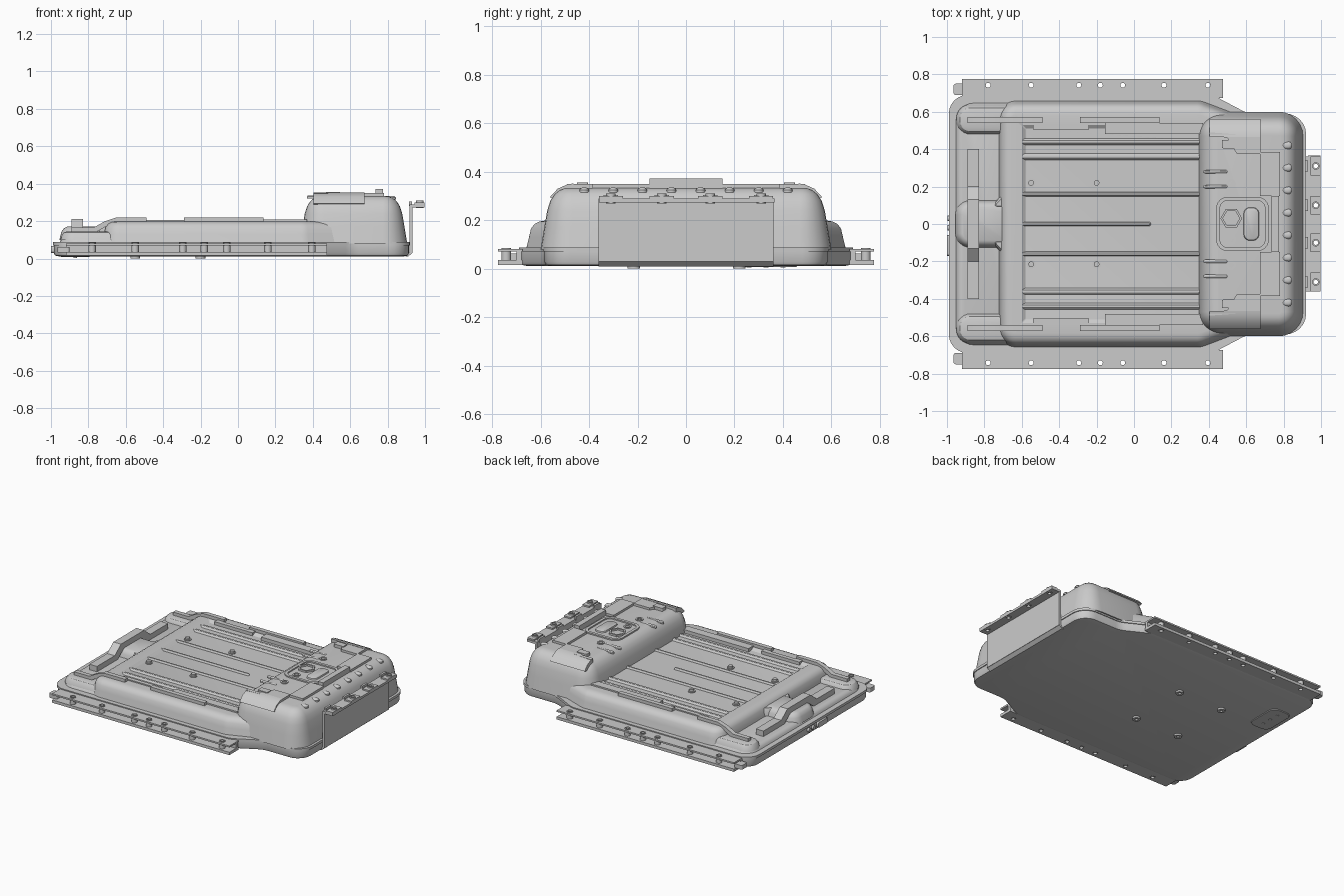
import bpy, bmesh, math
from mathutils import Vector as V

if "Cube" in bpy.data.objects:
    bpy.data.objects.remove(bpy.data.objects["Cube"])


def finish(name, bm):
    bmesh.ops.remove_doubles(bm, verts=bm.verts, dist=1e-5)
    bmesh.ops.recalc_face_normals(bm, faces=bm.faces)
    me = bpy.data.meshes.new(name)
    bm.to_mesh(me)
    bm.free()
    for p in me.polygons:
        p.use_smooth = True
    me.set_sharp_from_angle(angle=math.radians(32))
    ob = bpy.data.objects.new(name, me)
    bpy.context.collection.objects.link(ob)
    return ob


def rect(x0, x1, y0, y1):
    return [(x0, y0), (x1, y0), (x1, y1), (x0, y1)]


def sym(half):
    """Outline mirrored in y; half lists the -y side from left to right."""
    return half + [(x, -y) for x, y in reversed(half)]


def circle(x, y, r, n=20):
    return [(x + r * math.cos(i * math.tau / n), y + r * math.sin(i * math.tau / n)) for i in range(n)]


def rounded(poly, radii, d=0.0, n=7):
    """Outline moved inward by d, with circular corners."""
    pts = [V(p) for p in poly]
    k = len(pts)
    if not isinstance(radii, (list, tuple)):
        radii = [radii] * k
    moved, rad = [], []
    for i, p in enumerate(pts):
        a, b = (p - pts[i - 1]).normalized(), (pts[(i + 1) % k] - p).normalized()
        n1, n2 = V((-a.y, a.x)), V((-b.y, b.x))
        moved.append(p + (n1 + n2) * (d / (1 + n1.dot(n2))))
        rad.append(max(radii[i] - d, 0.006) if a.cross(b) > 0 else radii[i] + d)
    out = []
    for i, p in enumerate(moved):
        a, b = (p - moved[i - 1]).normalized(), (moved[(i + 1) % k] - p).normalized()
        turn = a.angle(b)
        t, w = rad[i] * math.tan(turn / 2), math.cos(turn / 2)
        for j in range(n):
            u = j / (n - 1)
            c0, c1, c2 = (1 - u) ** 2, 2 * u * (1 - u) * w, u * u
            out.append(((p - a * t) * c0 + p * c1 + (p + b * t) * c2) / (c0 + c1 + c2))
    return out


def loft(name, poly, radii, profile):
    """Stack of inset outlines: profile lists (inset, z)."""
    bm = bmesh.new()
    rings = [[bm.verts.new((p[0], p[1], z)) for p in rounded(poly, radii, d)] for d, z in profile]
    for r, s in zip(rings, rings[1:]):
        for i in range(len(r)):
            j = (i + 1) % len(r)
            bm.faces.new((r[i], r[j], s[j], s[i]))
    bm.faces.new(rings[0][::-1])
    bm.faces.new(rings[-1])
    return finish(name, bm)


def plate(name, loops, a, b, axis='z'):
    """Flat outlines (inner loops are holes) extruded from a to b along an axis."""
    cu = bpy.data.curves.new(name, 'CURVE')
    cu.dimensions, cu.fill_mode, cu.extrude = '2D', 'BOTH', abs(b - a) / 2
    for lp in loops:
        s = cu.splines.new('POLY')
        s.points.add(len(lp) - 1)
        for q, p in zip(s.points, lp):
            q.co = (p[0], p[1], 0, 1)
        s.use_cyclic_u = True
    tmp = bpy.data.objects.new(name + "_curve", cu)
    bpy.context.collection.objects.link(tmp)
    dg = bpy.context.evaluated_depsgraph_get()
    me = bpy.data.meshes.new_from_object(tmp.evaluated_get(dg))
    bm = bmesh.new()
    bm.from_mesh(me)
    bpy.data.objects.remove(tmp)
    bpy.data.meshes.remove(me)
    for v in bm.verts:
        x, y, z = v.co
        z += (a + b) / 2
        v.co = {'z': (x, y, z), 'y': (x, z, y), 'x': (z, x, y)}[axis]
    return finish(name, bm)


def bead(name, x0, x1, y0, y1, z, h=0.012):
    w = min(x1 - x0, y1 - y0)
    loft(name, rect(x0, x1, y0, y1), w * 0.48, [(0, z - 0.01), (0, z), (w * .15, z + h * .7), (w * .3, z + h)])


# Tray and flange
outline = sym([(-.99, -.69), (.42, -.69), (.61, -.59), (.92, -.59)])
orad = [.1, .14, .14, .11, .11, .14, .14, .1]
loft("tray", outline, orad, [(.03, .012), (.012, .016), (.006, .028), (.006, .072)])
loft("flange", outline, orad, [(0, .07), (0, .088)])

# Stepped cover
loft("front_cover_step", rect(-.955, -.55, -.65, .65), .1,
     [(0, .08), (.008, .1), (.02, .112), (.035, .116)])
loft("main_cover", sym([(-.73, -.66), (.36, -.66), (.57, -.58), (.72, -.58)]),
     [.1, .12, .12, .06, .06, .12, .12, .1],
     [(0, .08), (.012, .13), (.02, .165), (.035, .185), (.055, .195), (.075, .198), (.13, .198), (.15, .184)])
loft("raised_cover", rect(.33, .905, -.6, .6), .13,
     [(0, .08), (.015, .17), (.027, .24), (.04, .28), (.058, .308), (.08, .325), (.1, .332), (.12, .334)])
loft("centre_neck", rect(-.955, -.6, -.13, .13), .08,
     [(0, .1), (.01, .14), (.022, .16), (.04, .17)])
for s in (-1, 1):
    y0, y1 = sorted((s * .475, s * .64))
    loft("corner_lobe", rect(-.95, -.6, y0, y1), .075, [(0, .1), (.008, .125), (.02, .14), (.035, .145)])
    # Flared corner where the neck meets the main cover
    y0, y1 = sorted((s * .08, s * .19))
    loft("neck_flare", [(-.78, y0), (-.68, y0), (-.68, y1)] if s > 0 else
         [(-.68, y0), (-.68, y1), (-.78, y1)], .01, [(0, .1), (.006, .15), (.015, .168)])

# Pressed beads on the floor and raised section
for s in (-1, 1):
    for y, w, x1 in ((.44, .036, .36), (.36, .036, .36), (.16, .024, .36)):
        bead("floor_bead", -.67, x1, s * y - w / 2, s * y + w / 2, .184)
    for y in (.2, .28):
        bead("raised_bead", .37, .5, s * y - .009, s * y + .009, .332, .006)
    for y in (.06, .18, .3, .42):
        bead("end_bead", .79, .845, s * y - .02, s * y + .02, .325, .01)
bead("centre_bead", -.67, .09, -.012, .012, .184)

# Floor bolts and matching feet underneath
for x in (-.55, -.2):
    for y in (-.215, .22):
        plate("floor_bolt", [circle(x, y, .015)], .18, .203)
        plate("bolt_washer", [circle(x, y, .024)], .18, .19)
        plate("foot", [circle(x, y, .026), circle(x, y, .01)], 0, .014)
loft("bottom_access_plate", rect(-.95, -.79, .2, .46), .05, [(.004, .007), (0, .014)])
for y in (.26, .33, .4):
    plate("access_bolt", [circle(-.87, y, .01, 12)], .004, .01)

# Service cover on the raised section
sq = rect(.44, .72, -.145, .145)
plate("service_ridge", [rounded(sq, .06), rounded(sq, .06, .02)], .33, .343)
plate("service_ring", [circle(.52, .03, .058, 6), circle(.52, .03, .045, 6)], .33, .346)
loft("service_plug", rect(.585, .67, -.09, .09), .035, [(0, .33), (.004, .343), (.012, .347)])
for y in (-.085, .215, -.22):
    plate("service_stud", [circle(.52, y, .025), circle(.52, y, .014)], .33, .34)

# Foam pads
for s in (-1, 1):
    def span(a, b):
        return sorted((s * a, s * b))
    plate("side_foam_front", [[(-.89, .14), (-.76, .14), (-.69, .18), (-.64, .19), (-.49, .19), (-.49, .22),
                               (-.65, .22), (-.71, .2), (-.77, .167), (-.89, .167)]], *span(.54, .572), 'y')
    plate("side_foam_jog", [[(x, s * y) for x, y in ((-.54, .572), (-.54, .505), (-.24, .505), (-.24, .572),
                             (-.29, .572), (-.29, .535), (-.49, .535), (-.49, .572))]], .18, .206)
    plate("side_foam_middle", [rect(-.29, .135, *span(.54, .572))], .19, .22)
    plate("side_foam_rear", [rect(-.155, .37, *span(.482, .54))], .18, .208)
    plate("top_foam", [[(x, s * y) for x, y in ((.405, .48), (.5, .46), (.55, .375), (.675, .375), (.675, .15),
                        (.78, .15), (.78, .385), (.675, .385), (.675, .47), (.405, .49))]], .325, .35)
    plate("shoulder_foam", [[(s * y, z) for y, z in ((.465, .352), (.49, .348), (.53, .33), (.562, .295),
                             (.54, .288), (.5, .315), (.465, .325))]], .405, .675, 'x')
    plate("foam_clip", [rounded(rect(.47, .545, *span(.405, .45)), .006)], .33, .356)
plate("top_foam_bar", [rect(.735, .775, -.15, .15)], .33, .372)
arch = [(-.4, .155), (-.2, .155), (-.13, .21), (.13, .21), (.2, .155), (.4, .155),
        (.4, .112), (.17, .112), (.1, .165), (-.1, .165), (-.17, .112), (-.4, .112)]
plate("front_foam_arch", [arch], -.89, -.83, 'x')

# Side mounting rails with bushings
xs = (-.78, -.55, -.295, -.18, -.06, .16, .395)
for s in (-1, 1):
    holes = [circle(x, s * .742, .013) for x in xs]
    y0, y1 = sorted((s * .675, s * .775))
    plate("rail_top", [rect(-.92, .475, y0, y1)] + holes, .07, .081)
    plate("rail_bottom", [rect(-.92, .475, y0, y1)] + holes, .016, .036)
    y2, y3 = sorted((s * .68, s * .70))
    plate("rail_web", [rect(-.92, .475, y2, y3)], .03, .075)
    for x in xs:
        plate("rail_bushing", [circle(x, s * .742, .02), circle(x, s * .742, .013)], .015, .086)
    y4, y5 = sorted((s * .69, s * .75))
    plate("rail_end_bracket", [rounded(rect(-.965, -.9, y4, y5), .012)], .032, .062)

# Upright rear panel and its bolt flange
plate("rear_panel", [rect(-.362, .362, .03, .29)], .918, .934, 'x')
plate("rear_panel_lip", [[(.895, .01), (.91, .01), (.934, .032), (.918, .036)]], -.362, .362, 'y')
ys = (-.31, -.1, .1, .31)
rh = [circle(.972, y, .012) for y in ys]
plate("rear_flange", [rect(.93, .997, -.36, .365)] + rh, .274, .29)
for y in ys:
    plate("rear_bushing", [circle(.972, y, .02), circle(.972, y, .012)], .27, .31)
    plate("rear_pad", [rect(.945, .997, y - .05, y + .05), circle(.972, y, .02)], .288, .3)
    plate("rear_tab", [rect(y - .03, y + .03, .28, .305)], .915, .93, 'x')

# Front connectors
plate("front_socket", [rounded(rect(-.17, -.06, .03, .066), .012)], -1.0, -.97, 'x')
for y in (-.02, .03):
    plate("front_port", [circle(y, .048, .015)], -.998, -.97, 'x')
